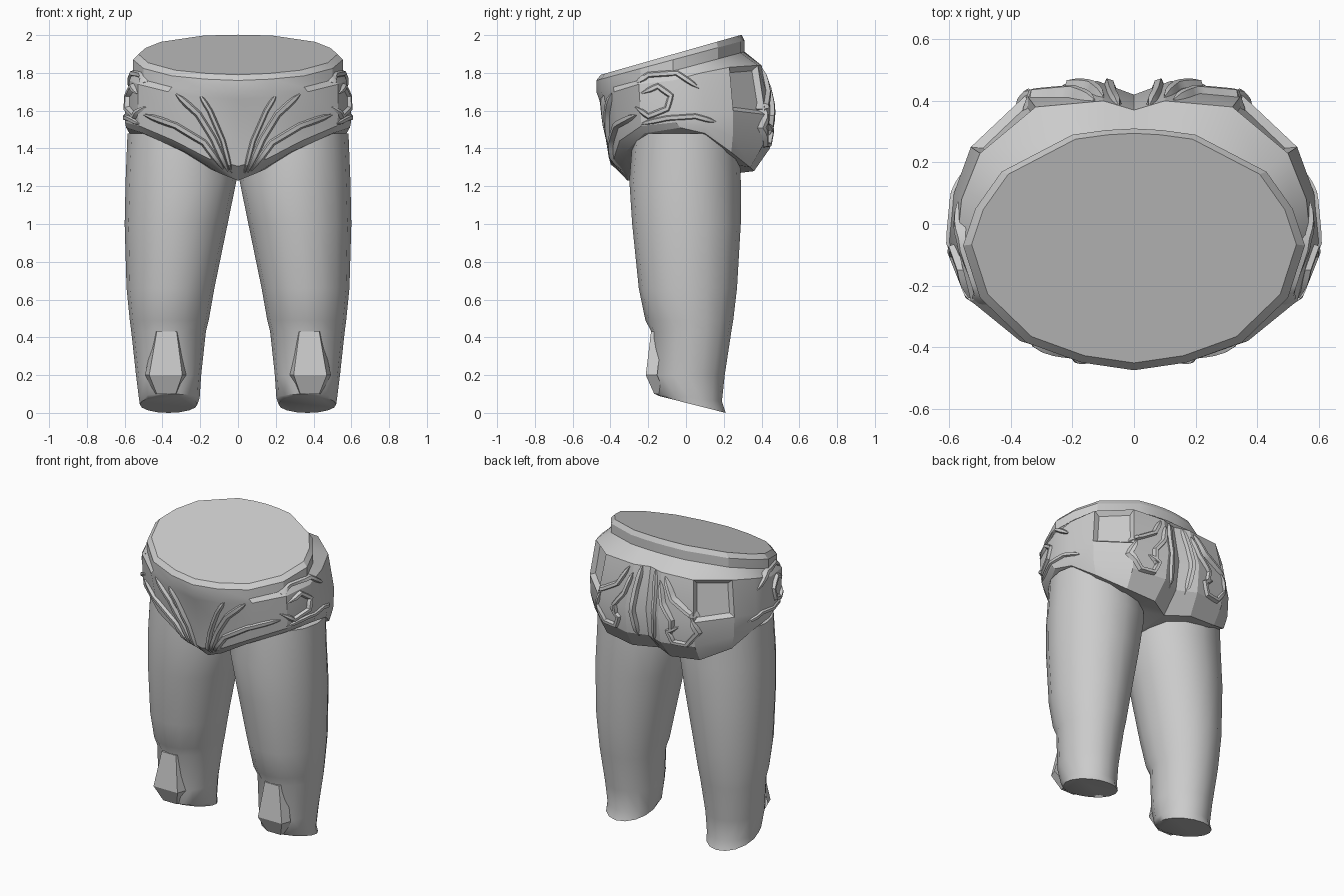
import bpy, bmesh, math
from mathutils import Vector
from mathutils.bvhtree import BVHTree

if "Cube" in bpy.data.objects:
    bpy.data.objects.remove(bpy.data.objects["Cube"])

grey = bpy.data.materials.new("plain grey")
grey.diffuse_color = (0.6, 0.6, 0.6, 1)
grey.use_nodes = True
grey.node_tree.nodes["Principled BSDF"].inputs["Base Color"].default_value = grey.diffuse_color


def finish(name, bm, mirror=False, angle=30):
    bmesh.ops.recalc_face_normals(bm, faces=bm.faces)
    me = bpy.data.meshes.new(name)
    bm.to_mesh(me)
    me.materials.append(grey)
    ob = bpy.data.objects.new(name, me)
    bpy.context.collection.objects.link(ob)
    bpy.ops.object.select_all(action='DESELECT')
    ob.select_set(True)
    bpy.context.view_layer.objects.active = ob
    bpy.ops.object.shade_smooth_by_angle(angle=math.radians(angle))
    if mirror:
        m = ob.modifiers.new("mirror", 'MIRROR')
        m.use_mirror_merge = False
    return ob


def loft(bm, rings):
    rows = [[bm.verts.new(p) for p in r] for r in rings]
    n = len(rows[0])
    for a, b in zip(rows, rows[1:]):
        for i in range(n):
            j = (i + 1) % n
            bm.faces.new((a[i], a[j], b[j], b[i]))
    return rows


# Hips: half outline from front centre to back centre
waist = [(0, -.475), (.17, -.45), (.35, -.385), (.50, -.24), (.555, -.07),
         (.515, .05), (.43, .17), (.2, .29), (.09, .305), (0, .31)]
upper = [(0, -.46, 1.66), (.19, -.435, 1.67), (.37, -.38, 1.70), (.53, -.25, 1.74),
         (.575, -.07, 1.76), (.56, .08, 1.80), (.50, .23, 1.83), (.32, .38, 1.84),
         (.1, .40, 1.84), (0, .37, 1.84)]
middle = [(0, -.40, 1.42), (.17, -.40, 1.46), (.35, -.36, 1.53), (.53, -.24, 1.58),
          (.60, -.06, 1.58), (.585, .10, 1.58), (.53, .25, 1.6), (.35, .42, 1.58),
          (.12, .465, 1.58), (0, .42, 1.58)]
hem = [(0, -.31, 1.23), (.10, -.31, 1.27), (.28, -.32, 1.38), (.50, -.22, 1.48),
       (.592, -.03, 1.51), (.575, .10, 1.48), (.50, .24, 1.38), (.34, .34, 1.30),
       (.14, .36, 1.28), (0, .28, 1.27)]


def band(scale, dz):
    return [(x * scale, y * scale, 1.76 + (y + .475) * .27 + dz) for x, y in waist]


def whole(half):
    return list(half) + [(-x, y, z) for x, y, z in half[-2:0:-1]]


hem_top = [(h[0] * .2 + m[0] * .8, h[1] * .2 + m[1] * .8, h[2] * .6 + m[2] * .4)
           for h, m in zip(hem, middle)]
bm = bmesh.new()
rows = loft(bm, [whole(r) for r in (band(.95, .03), band(1, 0), band(1, -.06),
                                    upper, middle, hem_top, hem)])
bm.faces.new(rows[0])
# Underside fans, one around each leg
n = len(rows[0])
low = rows[-1]
for side, loop in ((1, low[:10]), (-1, [low[0]] + low[:8:-1])):
    c = bm.verts.new((.3 * side, 0, 1.36))
    for i in range(10):
        bm.faces.new((loop[i], loop[(i + 1) % 10], c))
bmesh.ops.recalc_face_normals(bm, faces=bm.faces)
bm.normal_update()
# Sunken panels on the back corners
panels = [f for f in bm.faces if all(v in rows[3] or v in rows[4] for v in f.verts)
          and .27 < f.calc_center_median().y < .36
          and .35 < abs(f.calc_center_median().x) < .5]
bmesh.ops.inset_individual(bm, faces=panels, thickness=.035, depth=-.025)
surface = BVHTree.FromBMesh(bm)
finish("hips", bm, angle=25)

# Raised scrollwork laid on the hips, seen from one side and mirrored
VIEWS = {
    "front": (lambda u, v: Vector((u, -2, v)), Vector((0, -1, 0))),
    "back": (lambda u, v: Vector((u, 2, v)), Vector((0, 1, 0))),
    "side": (lambda u, v: Vector((2, u, v)), Vector((1, 0, 0))),
}


def ribbon(name, view, pts, width, height=.022):
    place, out = VIEWS[view]
    path = []
    for a, b in zip(pts, pts[1:]):
        path += [Vector(a).lerp(Vector(b), k / 4) for k in range(4)]
    path.append(Vector(pts[-1]))
    bm = bmesh.new()
    last = None
    for i, p in enumerate(path):
        t = path[min(i + 1, len(path) - 1)] - path[max(i - 1, 0)]
        side = Vector((-t.y, t.x)).normalized()
        taper = .25 + .75 * min(1, 3 * math.sin(math.pi * i / (len(path) - 1)))
        row = []
        for s, h in ((-1, -.012), (-.45, height * taper), (.45, height * taper), (1, -.012)):
            q = p + side * s * width * .5 * taper
            hit = surface.ray_cast(place(q.x, q.y), -out)[0]
            if hit is None:
                break
            row.append(hit + out * h)
        if len(row) < 4:
            last = None
            continue
        row = [bm.verts.new(q) for q in row]
        if last:
            for k in range(3):
                bm.faces.new((last[k], last[k + 1], row[k + 1], row[k]))
        else:
            bm.faces.new(row)
        last = row
    finish(name, bm, mirror=True)


ribbon("front_inner_leaf", "front", [(.035, 1.27), (.08, 1.44), (.15, 1.60), (.20, 1.68)], .035)
ribbon("front_centre_leaf", "front", [(.05, 1.27), (.13, 1.45), (.21, 1.58), (.33, 1.69)], .045)
ribbon("front_outer_leaf", "front", [(.07, 1.28), (.18, 1.43), (.33, 1.52), (.50, 1.58)], .045)
ribbon("side_hook", "side", [(-.27, 1.62), (-.2, 1.57), (-.1, 1.61), (-.08, 1.68),
                             (-.15, 1.73), (-.24, 1.69)], .04, .018)
ribbon("side_upper_scroll", "side", [(-.26, 1.75), (-.2, 1.79), (-.05, 1.80), (.07, 1.72)], .04, .015)
ribbon("side_lower_scroll", "side", [(-.24, 1.53), (-.1, 1.56), (.05, 1.57), (.16, 1.54)], .04, .012)
ribbon("back_ridge", "back", [(.05, 1.84), (.07, 1.7), (.08, 1.55), (.06, 1.38)], .045)
ribbon("back_feather", "back", [(.10, 1.79), (.14, 1.66), (.21, 1.57), (.20, 1.47)], .04)
ribbon("back_outer_feather", "back", [(.13, 1.82), (.20, 1.70), (.30, 1.64), (.36, 1.61)], .04)
ribbon("back_curl", "back", [(.33, 1.61), (.37, 1.51), (.30, 1.42), (.21, 1.42),
                             (.18, 1.49), (.25, 1.53)], .04)

# Legs: front z, back z, inner x, outer x, front y, back y
sections = [(1.48, 1.48, .02, .585, -.28, .28), (1.23, 1.23, .008, .595, -.30, .29),
            (1.0, 1.0, .055, .60, -.285, .29), (.66, .66, .125, .59, -.25, .27),
            (.49, .49, .155, .573, -.215, .25), (.43, .43, .17, .565, -.183, .24),
            (.2, .2, .195, .54, -.19, .205), (.10, .06, .203, .525, -.163, .19),
            (.09, 0, .215, .52, -.145, .21)]
SIDES = 16
rings = []
for zf, zb, xi, xo, yf, yb in sections:
    ring = []
    for k in range(SIDES):
        a = 2 * math.pi * k / SIDES
        t = (math.sin(a) + 1) / 2
        ring.append(((xi + xo) / 2 + (xo - xi) / 2 * math.cos(a),
                     yf + (yb - yf) * t, zf + (zb - zf) * t))
    rings.append(ring)
bm = bmesh.new()
rows = loft(bm, rings)
bm.faces.new(rows[0])
bm.faces.new(rows[-1])
finish("legs", bm, mirror=True, angle=40)

# Shin plates: tapered shield, wider where it meets the leg
shield = [(-.055, -.185, .43), (.05, -.185, .43), (.09, -.213, .2),
          (.05, -.168, .1), (-.05, -.168, .1), (-.085, -.213, .2)]
bm = bmesh.new()
face = [(.38 + x, y, z) for x, y, z in shield]
base = [(.38 + x * 1.25, y + .06, z) for x, y, z in shield]
rows = loft(bm, [base, face])
f = rows[1]
bm.faces.new((f[0], f[1], f[2], f[5]))
bm.faces.new((f[5], f[2], f[3], f[4]))
finish("shin_plates", bm, mirror=True, angle=20)
